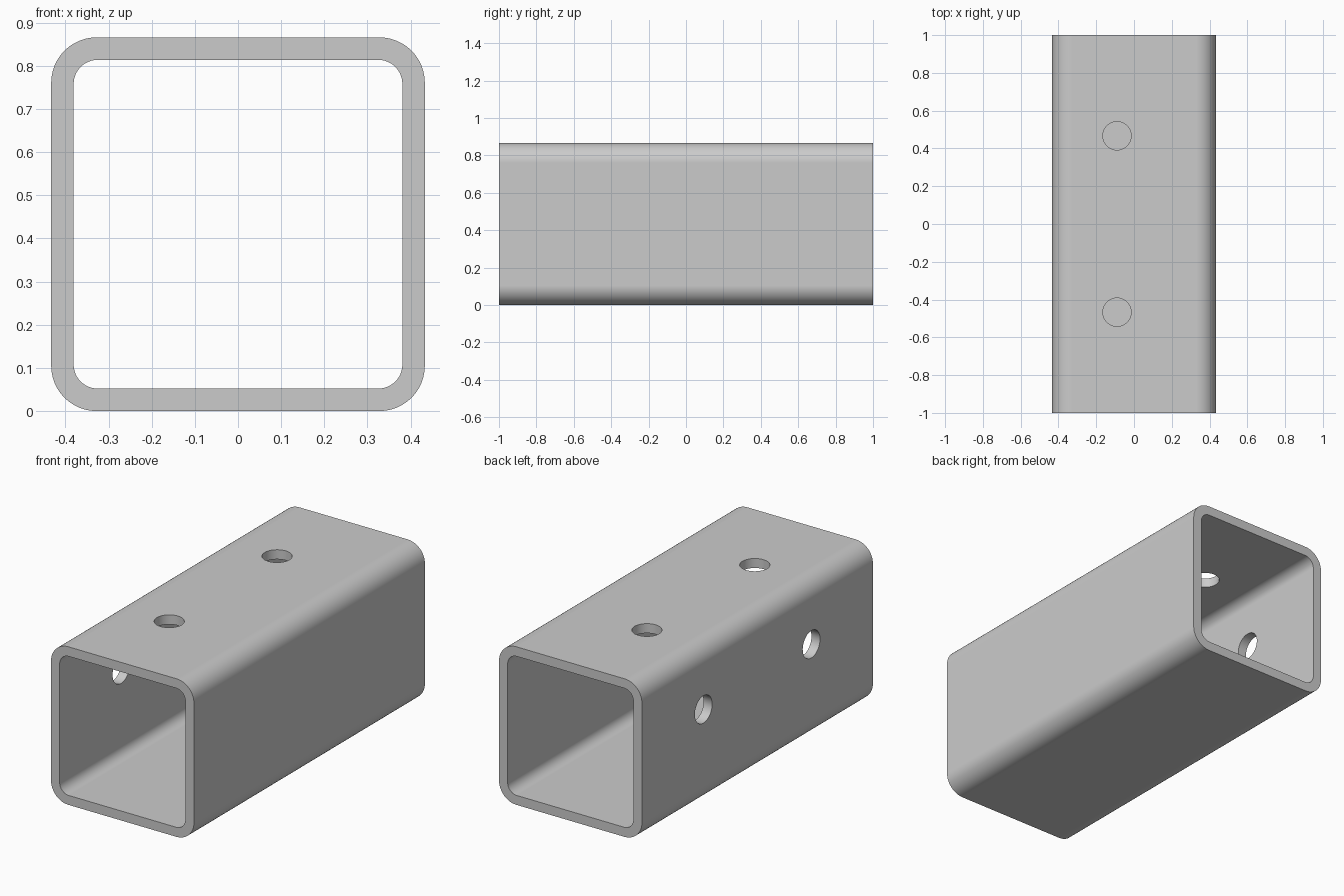
import bpy, bmesh, math

if "Cube" in bpy.data.objects:
    bpy.data.objects.remove(bpy.data.objects["Cube"])

HALF, WALL, LENGTH = 0.433, 0.052, 2.0
R_OUT, R_IN = 0.105, 0.056
HOLE_R, HOLE_OFF, HOLE_Y = 0.075, 0.09, 0.467


def rounded_square(half, radius, segs=12):
    """Points of a rounded square in x/z, centred on the tube axis."""
    pts = []
    c = half - radius
    for k, (sx, sz) in enumerate([(1, 1), (-1, 1), (-1, -1), (1, -1)]):
        for i in range(segs + 1):
            a = math.pi / 2 * (k + i / segs)
            pts.append((sx * c + radius * math.cos(a),
                        sz * c + radius * math.sin(a) + HALF))
    return pts


# Square tube: outer and inner skins joined by end rims
bm = bmesh.new()
loops = []
for half, radius in ((HALF, R_OUT), (HALF - WALL, R_IN)):
    prof = rounded_square(half, radius)
    for y in (-LENGTH / 2, LENGTH / 2):
        loops.append([bm.verts.new((x, y, z)) for x, z in prof])
n = len(loops[0])
for a, b in ((0, 1), (1, 3), (3, 2), (2, 0)):
    for i in range(n):
        j = (i + 1) % n
        bm.faces.new((loops[a][i], loops[a][j], loops[b][j], loops[b][i]))
bmesh.ops.recalc_face_normals(bm, faces=bm.faces)
mesh = bpy.data.meshes.new("square_tube")
bm.to_mesh(mesh)
bm.free()
tube = bpy.data.objects.new("square_tube", mesh)
bpy.context.collection.objects.link(tube)


# Bolt holes: two through the top wall, two through the left wall
def drill(name, loc, rot):
    bpy.ops.mesh.primitive_cylinder_add(vertices=48, radius=HOLE_R, depth=0.2,
                                        location=loc, rotation=rot)
    cutter = bpy.context.object
    cutter.name = name
    mod = tube.modifiers.new(name, 'BOOLEAN')
    mod.operation = 'DIFFERENCE'
    mod.solver = 'EXACT'
    mod.object = cutter
    bpy.context.view_layer.objects.active = tube
    bpy.ops.object.modifier_apply(modifier=name)
    bpy.data.objects.remove(cutter)


for y in (-HOLE_Y, HOLE_Y):
    drill("top_hole_cutter", (-HOLE_OFF, y, 2 * HALF), (0, 0, 0))
    drill("side_hole_cutter", (-HALF, y, HALF + HOLE_OFF), (0, math.pi / 2, 0))

# Smooth corners, flat walls
bpy.ops.object.select_all(action='DESELECT')
tube.select_set(True)
bpy.context.view_layer.objects.active = tube
bpy.ops.object.shade_smooth_by_angle(angle=math.radians(30))
wn = tube.modifiers.new("flat_walls", 'WEIGHTED_NORMAL')
wn.keep_sharp = True
